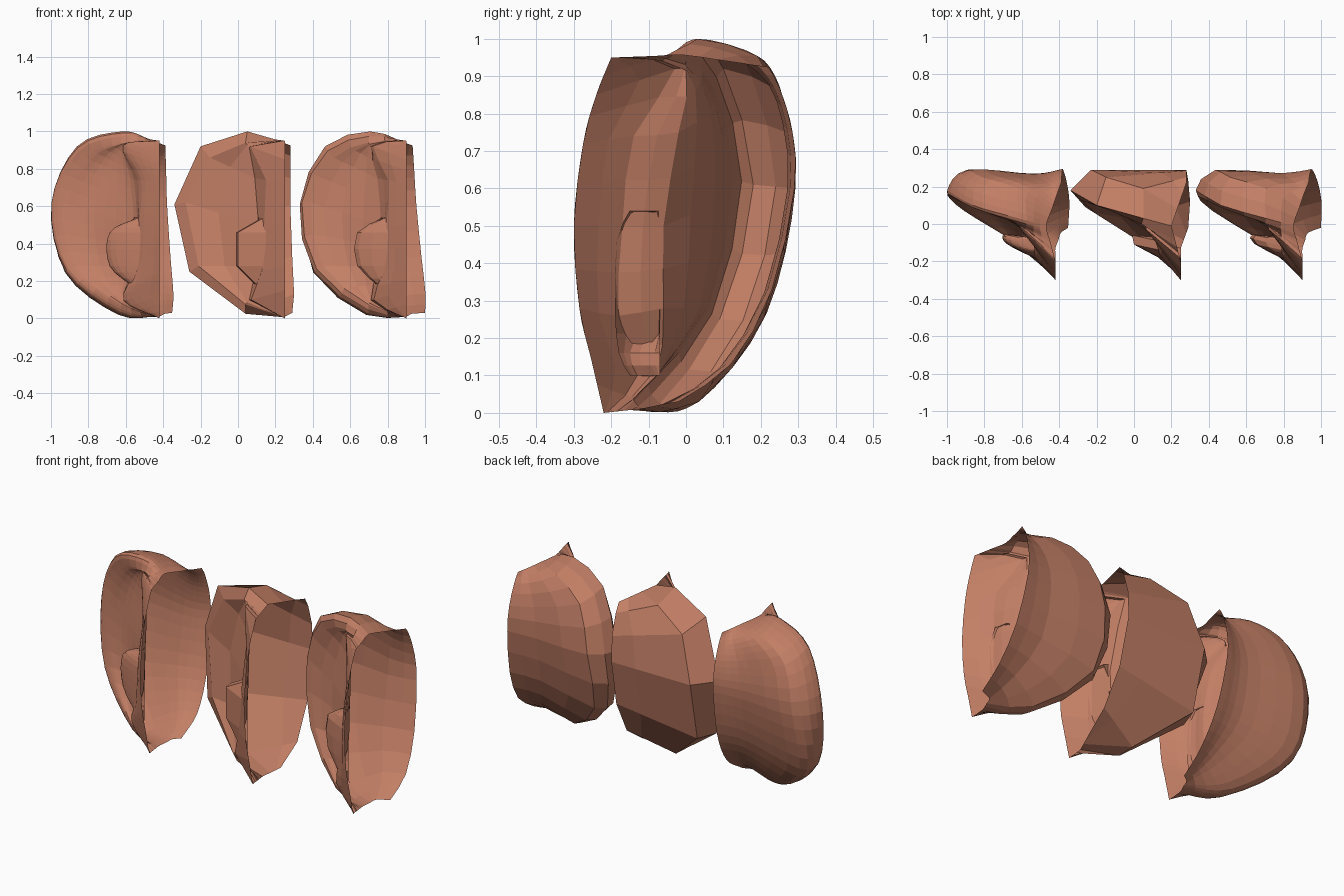
import bpy
from mathutils import Vector

if "Cube" in bpy.data.objects:
    bpy.data.objects.remove(bpy.data.objects["Cube"])

skin = bpy.data.materials.new("skin")
skin.diffuse_color = (0.54, 0.21, 0.13, 1)
skin.use_nodes = True
skin.node_tree.nodes["Principled BSDF"].inputs["Base Color"].default_value = skin.diffuse_color


def line(*pts):
    return [Vector(p) for p in pts]


# Long contour lines, each running from the top of the ear around to the lobe
back_edge = line((.03, .22, .925), (.03, .25, .87), (.03, .285, .75), (.03, .29, .6),
                 (.04, .23, .33), (.05, .12, .13), (.04, -.02, .03))
rim = line((-.05, -.01, .957), (-.2, .03, 1.0), (-.45, .1, .92), (-.59, .18, .61),
           (-.51, .09, .25), (-.21, -.07, .025), (0, -.13, .01))
front_edge = line((0, -.2, .95), (0, -.24, .85), (0, -.275, .72), (0, -.3, .5),
                  (0, -.285, .28), (0, -.255, .15), (0, -.22, 0))

# Shorter contour lines that skip the two attachment ends
bulge = line((-.2, .19, .955), (-.4, .25, .86), (-.48, .29, .6), (-.47, .21, .255), (-.21, .035, .03))
lip = line((-.21, -.0, .94), (-.4, .08, .86), (-.53, .125, .62), (-.46, .06, .28), (-.21, -.1, .075))
wall = line((-.19, -.0, .915), (-.16, -.02, .75), (-.14, -.06, .5), (-.15, -.06, .28), (-.19, -.08, .1))
fold = line((-.185, -.03, .92), (-.1, -.14, .74), (-.11, -.17, .5), (-.12, -.18, .26), (-.18, -.13, .1))


def with_ends(mid, a, b, t):
    """Add both end points, found between contour lines a and b."""
    return [a[0].lerp(b[0], t)] + mid + [a[-1].lerp(b[-1], t)]


# Bowl floor is deepest in the middle of the ear
floor = [p.lerp(q, .45) + Vector((0, d, 0)) for p, q, d in zip(lip, wall, (0, .03, .035, .03, 0))]


def shell_lines(pinch):
    """Contours from back opening edge, over the rim and bowl, to the front edge."""
    neck = [a.lerp(b, .3) for a, b in zip(back_edge[1:-1], bulge)]
    neck = [p + (Vector((p.x, -.03, .52)) - p).normalized() * pinch for p in neck]
    return [back_edge, with_ends(neck, back_edge, rim, .25), with_ends(bulge, back_edge, rim, .6), rim,
            with_ends(lip, rim, front_edge, .4), with_ends(floor, rim, front_edge, .6),
            with_ends(wall, rim, front_edge, .75), with_ends(fold, rim, front_edge, .9), front_edge]


# Flap over the ear canal: height, reach of the free edge, its front depth, and root depth
flap_rows = [(.54, -.12, -.14, -.15), (.46, -.26, -.11, -.185), (.28, -.26, -.11, -.19),
             (.16, -.14, -.15, -.18), (.1, -.15, -.13, -.15)]
flap_lines = [[Vector((-.14, max(-.07, y + .03), z)) for z, u, y, r in flap_rows],
              [Vector((u, y + .05, z)) for z, u, y, r in flap_rows],
              [Vector((u + .01, y, z)) for z, u, y, r in flap_rows],
              [Vector((-.1, r, z)) for z, u, y, r in flap_rows]]


def refine(pts, n):
    """Smooth curve through the points with n steps per span."""
    p = [2 * pts[0] - pts[1]] + pts + [2 * pts[-1] - pts[-2]]
    out = []
    for i in range(1, len(p) - 2):
        a, b, c, d = p[i - 1:i + 3]
        for k in range(n):
            t = k / n
            out.append(.5 * (2 * b + (c - a) * t + (2 * a - 5 * b + 4 * c - d) * t * t
                             + (3 * b - a - 3 * c + d) * t ** 3))
    return out + [pts[-1]]


def sheet(name, lines, n, x, width, flare=0):
    """Grid surface through the contour lines."""
    lines = [list(l) for l in lines]
    if flare:
        lines[0] = [p + Vector((flare * (1 - p.z), 0, 0)) for p in lines[0]]
    rows = [refine(list(r), n) for r in zip(*[refine(l, n) for l in lines])]
    w = len(rows[0])
    verts = [(p.x * width + x, max(-.3, min(.3, p.y)), max(0, min(1.01, p.z))) for r in rows for p in r]
    faces = [(r * w + c, (r + 1) * w + c, (r + 1) * w + c + 1, r * w + c + 1)
             for r in range(len(rows) - 1) for c in range(w - 1)]
    mesh = bpy.data.meshes.new(name)
    mesh.from_pydata(verts, [], faces)
    mesh.materials.append(skin)
    ob = bpy.data.objects.new(name, mesh)
    bpy.context.collection.objects.link(ob)


# Three ears at different levels of detail
for label, n, x, width, flare, pinch in (("fine", 4, -.42, .98, .03, .025),
                                         ("coarse", 1, .25, 1, 0, 0),
                                         ("medium", 2, .9, .966, .065, .02)):
    sheet(label + "_ear_shell", shell_lines(pinch), n, x, width, flare)
    sheet(label + "_ear_canal_flap", flap_lines, n, x, width)
